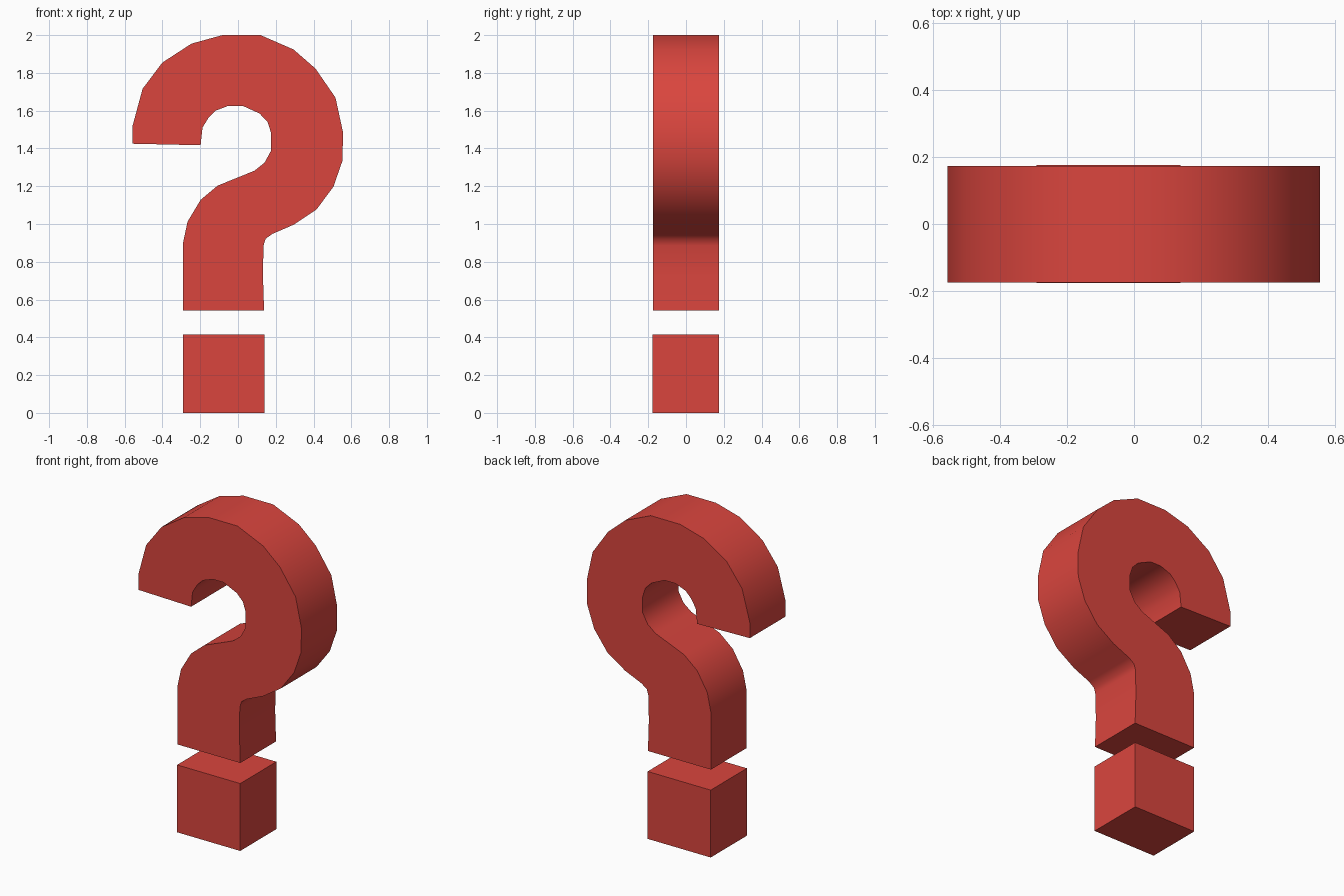
import bpy, bmesh, math

if "Cube" in bpy.data.objects:
    bpy.data.objects.remove(bpy.data.objects["Cube"])

red = bpy.data.materials.new("red")
red.diffuse_color = (0.70, 0.06, 0.048, 1)
red.use_nodes = True
red.node_tree.nodes["Principled BSDF"].inputs["Base Color"].default_value = red.diffuse_color


def extrude_profile(name, profile, y0, y1):
    """Extrude an x-z outline between two depths."""
    bm = bmesh.new()
    front = [bm.verts.new((x, y0, z)) for x, z in profile]
    back = [bm.verts.new((x, y1, z)) for x, z in profile]
    bm.faces.new(front)
    bm.faces.new(back[::-1])
    n = len(profile)
    for i in range(n):
        j = (i + 1) % n
        bm.faces.new((front[j], front[i], back[i], back[j]))
    bmesh.ops.recalc_face_normals(bm, faces=bm.faces[:])
    bmesh.ops.triangulate(bm, faces=[f for f in bm.faces if len(f.verts) > 4])
    me = bpy.data.meshes.new(name)
    bm.to_mesh(me)
    bm.free()
    me.materials.append(red)
    ob = bpy.data.objects.new(name, me)
    bpy.context.collection.objects.link(ob)
    return ob


# Outer side of the hook, from its tip over the top and down the stem
outer = [(-0.558, 1.425), (-0.558, 1.52), (-0.505, 1.716), (-0.40, 1.855),
         (-0.246, 1.955), (-0.082, 2.0), (0.119, 2.0), (0.294, 1.924),
         (0.41, 1.823), (0.516, 1.669), (0.556, 1.485), (0.553, 1.335),
         (0.505, 1.197), (0.415, 1.076), (0.294, 0.996), (0.183, 0.948),
         (0.146, 0.922), (0.135, 0.885), (0.132, 0.73), (0.138, 0.542)]
# Inner side, from the stem foot back up to the tip
inner = [(-0.292, 0.542), (-0.291, 0.90), (-0.267, 1.012), (-0.198, 1.128),
         (-0.108, 1.203), (0.087, 1.282), (0.140, 1.324), (0.175, 1.388),
         (0.175, 1.483), (0.156, 1.542), (0.114, 1.585), (0.024, 1.626),
         (-0.050, 1.626), (-0.119, 1.600), (-0.156, 1.563), (-0.188, 1.510),
         (-0.198, 1.417)]
hook = extrude_profile("hook", outer + inner, -0.175, 0.174)

# Smooth curved sides with sharp rims
bpy.context.view_layer.objects.active = hook
hook.select_set(True)
bpy.ops.object.shade_smooth_by_angle(angle=math.radians(40))

# Square dot, marginally deeper than the hook
extrude_profile("dot", [(-0.292, 0), (0.139, 0), (0.139, 0.416), (-0.292, 0.416)],
                -0.177, 0.176)
